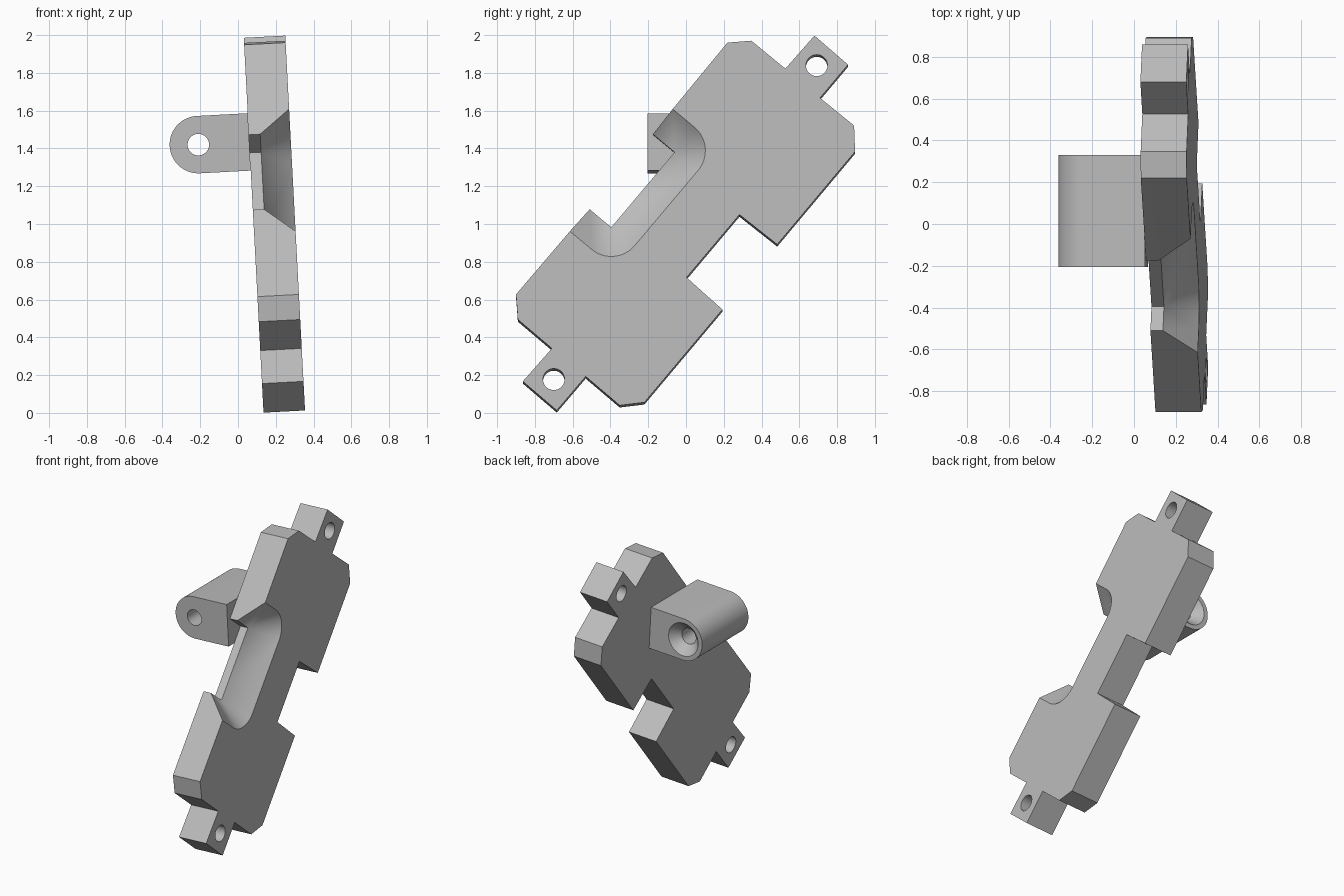
import bpy, bmesh, math
from mathutils import Matrix, Vector

if "Cube" in bpy.data.objects:
    bpy.data.objects.remove(bpy.data.objects["Cube"], do_unlink=True)

grey = bpy.data.materials.new("plain grey")
grey.use_nodes = True
COLOUR = (0.5, 0.5, 0.5, 1)
grey.diffuse_color = COLOUR
grey.node_tree.nodes["Principled BSDF"].inputs["Base Color"].default_value = COLOUR

# Everything is built in a frame leaning slightly about Y:
# local x = out of the plate, y = sideways, z = up along the plate
LEAN = Matrix.Translation((0.355, 0, 0.01)) @ Matrix.Rotation(-0.0527, 4, 'Y')
THICK, BEVEL = 0.22, 0.163


def loft(name, rings):
    """Skin equal-length closed rings of points and cap both ends."""
    bm = bmesh.new()
    rows = [[bm.verts.new(p) for p in ring] for ring in rings]
    n = len(rows[0])
    for a, b in zip(rows, rows[1:]):
        for i in range(n):
            j = (i + 1) % n
            bm.faces.new((a[i], a[j], b[j], b[i]))
    bm.faces.new(rows[0])
    bm.faces.new(rows[-1])
    bmesh.ops.remove_doubles(bm, verts=bm.verts, dist=0.0005)
    bmesh.ops.recalc_face_normals(bm, faces=bm.faces)
    mesh = bpy.data.meshes.new(name)
    bm.to_mesh(mesh)
    bm.free()
    mesh.materials.append(grey)
    obj = bpy.data.objects.new(name, mesh)
    bpy.context.collection.objects.link(obj)
    obj.matrix_world = LEAN
    return obj


def ring(radius, at, axis, n=40):
    turns = [2 * math.pi * i / n for i in range(n)]
    if axis == 'X':
        return [at + Vector((0, radius * math.cos(t), radius * math.sin(t))) for t in turns]
    return [at + Vector((radius * math.cos(t), 0, radius * math.sin(t))) for t in turns]


def cut(obj, cutter):
    cutter.hide_render = True
    mod = obj.modifiers.new("hole", 'BOOLEAN')
    mod.operation, mod.solver, mod.object = 'DIFFERENCE', 'EXACT', cutter
    bpy.context.view_layer.update()
    bpy.context.view_layer.objects.active = obj
    bpy.ops.object.modifier_apply(modifier=mod.name)
    bpy.data.objects.remove(cutter, do_unlink=True)


def finish(obj):
    bpy.ops.object.select_all(action='DESELECT')
    obj.select_set(True)
    bpy.context.view_layer.objects.active = obj
    bpy.ops.object.shade_smooth_by_angle(angle=math.radians(25))


# Plate outline, from the top of the notch round to its bottom
outline = [(0.219, 1.953), (0.346, 1.963), (0.526, 1.815), (0.68, 1.99),
           (0.858, 1.836), (0.71, 1.66), (0.89, 1.513), (0.895, 1.375),
           (0.483, 0.883), (0.283, 1.041), (0.003, 0.708), (0.193, 0.538),
           (-0.22, 0.046), (-0.351, 0.03), (-0.531, 0.183), (-0.684, 0.003),
           (-0.864, 0.157), (-0.71, 0.332), (-0.89, 0.485), (-0.9, 0.618)]

# Notch: sharp corners at the back, flared and rounded towards the front
along = Vector((0.642, 0.767))
inward = Vector((0.767, -0.642))
low, high = Vector((-0.510, 1.078)), Vector((-0.175, 1.476))
depth = 0.149
flared, straight = [low - along * BEVEL], [low]
STEPS = 16
for corner, start in ((low + inward * depth, 0), (high + inward * depth, math.pi / 2)):
    for i in range(STEPS + 1):
        t = start + math.pi / 2 * i / STEPS
        flared.append(corner + BEVEL * (inward * math.sin(t) - along * math.cos(t)))
        straight.append(corner)
flared.append(high + along * BEVEL)
straight.append(high)


def level(notch, x):
    return [Vector((x, p[0], p[1])) for p in outline + notch]


plate = loft("mounting_plate", [level(straight, -THICK),
                                level(straight, BEVEL * 0.98 - THICK - 0.1),
                                level(flared, 0)])

# Screw holes through the two ears
for y, z in ((0.692, 1.832), (-0.70, 0.168)):
    cut(plate, loft("ear_hole", [ring(0.057, Vector((x, y, z)), 'X') for x in (-0.4, 0.2)]))
finish(plate)

# Rounded lug on the back of the plate
FRONT, BACK, R = -0.205, 0.33, 0.152
pivot = Vector((-0.49, 0, 1.438))
profile = [(-THICK, pivot.z + R), (-THICK, pivot.z - R)]
for i in range(33):
    t = -math.pi / 2 - math.pi * i / 32
    profile.append((pivot.x + R * math.cos(t), pivot.z + R * math.sin(t)))
lug = loft("pivot_lug", [[Vector((x, y, z)) for x, z in profile] for y in (FRONT, BACK)])

# Bore with a countersink at the rear end
bore = [(0.057, FRONT - 0.1), (0.057, BACK - 0.063), (0.12, BACK), (0.13, BACK + 0.01)]
cut(lug, loft("lug_bore", [ring(r, pivot + Vector((0, y, 0)), 'Y') for r, y in bore]))
finish(lug)
